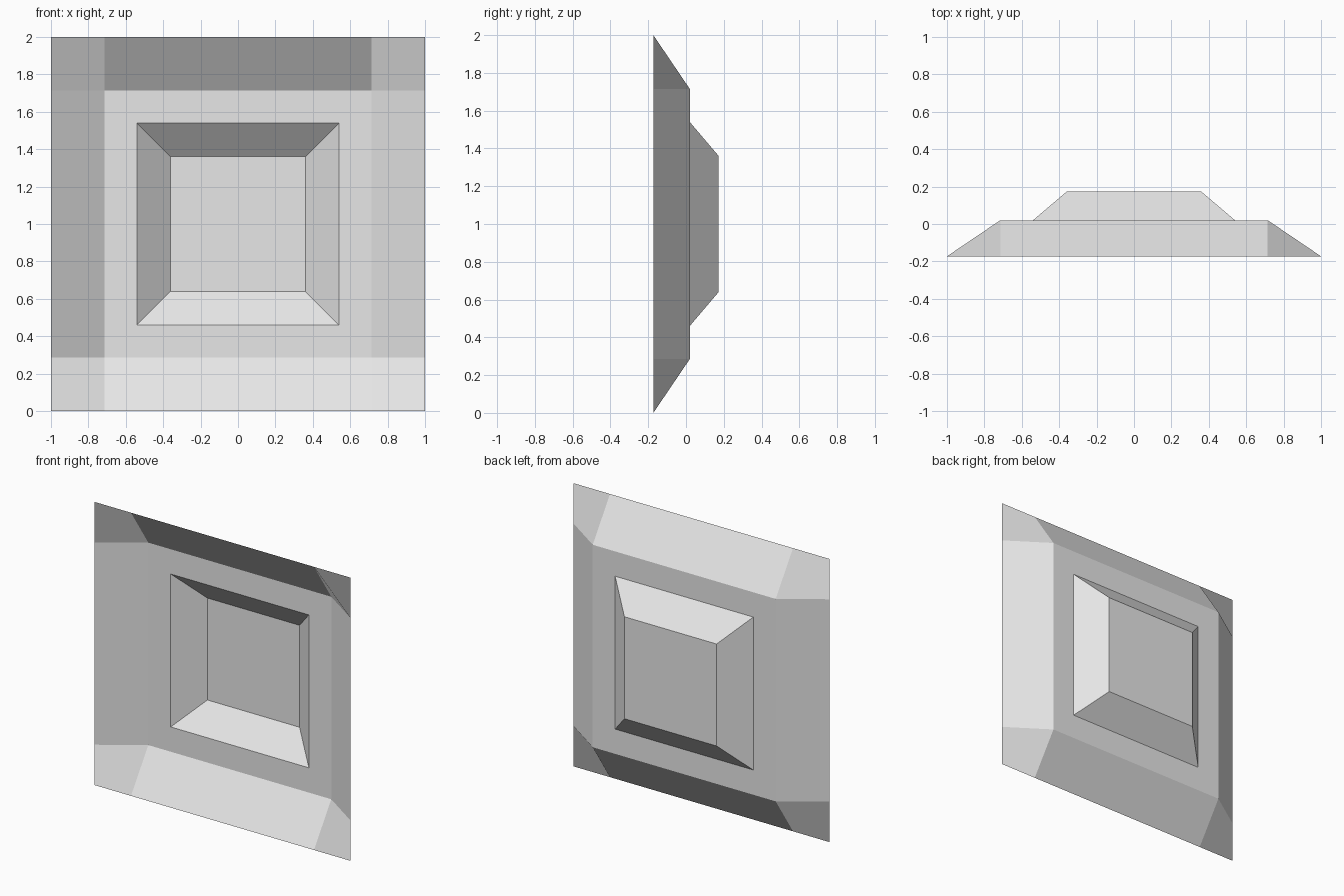
import bpy
import bmesh
from mathutils import Matrix

cube = bpy.data.objects.get("Cube")
if cube:
    bpy.data.objects.remove(cube, do_unlink=True)

grey = bpy.data.materials.new("light grey")
grey.use_nodes = True
colour = (0.8, 0.8, 0.8, 1)
grey.diffuse_color = colour
grey.node_tree.nodes["Principled BSDF"].inputs["Base Color"].default_value = colour

# Half sizes and depths of the nested squares
RIM, LEDGE, MOUTH, FLOOR = 1.0, 0.715, 0.54, 0.36
RIM_Y, LEDGE_Y, FLOOR_Y = -0.173, 0.02, 0.173


def build(name, quarter, floor=None):
    """Make a thin shell from faces of one quarter, turned four times about y."""
    bm = bmesh.new()
    for i in range(4):
        turn = Matrix.Rotation(i * 1.5707963, 3, 'Y')
        for face in quarter:
            bm.faces.new([bm.verts.new(turn @ Matrix.Identity(3) @ v) for v in face])
    if floor:
        bm.faces.new([bm.verts.new(v) for v in floor])
    bmesh.ops.remove_doubles(bm, verts=bm.verts, dist=0.001)
    bmesh.ops.recalc_face_normals(bm, faces=bm.faces)
    # Faces look towards the open front
    bm.normal_update()
    if sum(f.normal.y * f.calc_area() for f in bm.faces) > 0:
        bmesh.ops.reverse_faces(bm, faces=bm.faces)
    mesh = bpy.data.meshes.new(name)
    bm.to_mesh(mesh)
    bm.free()
    mesh.materials.append(grey)
    obj = bpy.data.objects.new(name, mesh)
    obj.location.z = 1
    bpy.context.collection.objects.link(obj)


def points(*coords):
    from mathutils import Vector
    return [Vector(c) for c in coords]


def band(a, ya, b, yb):
    """Top side between two squares."""
    return points((-a, ya, a), (a, ya, a), (b, yb, b), (-b, yb, b))


# Outer frame: sloped strip, folded corner and flat ledge on each side
strip = points((-LEDGE, RIM_Y, RIM), (LEDGE, RIM_Y, RIM),
               (LEDGE, LEDGE_Y, LEDGE), (-LEDGE, LEDGE_Y, LEDGE))
corner = points((LEDGE, RIM_Y, RIM), (RIM, RIM_Y, RIM),
                (RIM, RIM_Y, LEDGE), (LEDGE, LEDGE_Y, LEDGE))
build("outer_frame", [strip, corner, band(LEDGE, LEDGE_Y, MOUTH, LEDGE_Y)])

# Recessed panel: four sloped walls and a flat back
back = points((-FLOOR, FLOOR_Y, FLOOR), (FLOOR, FLOOR_Y, FLOOR),
              (FLOOR, FLOOR_Y, -FLOOR), (-FLOOR, FLOOR_Y, -FLOOR))
build("recessed_panel", [band(MOUTH, LEDGE_Y, FLOOR, FLOOR_Y)], back)
